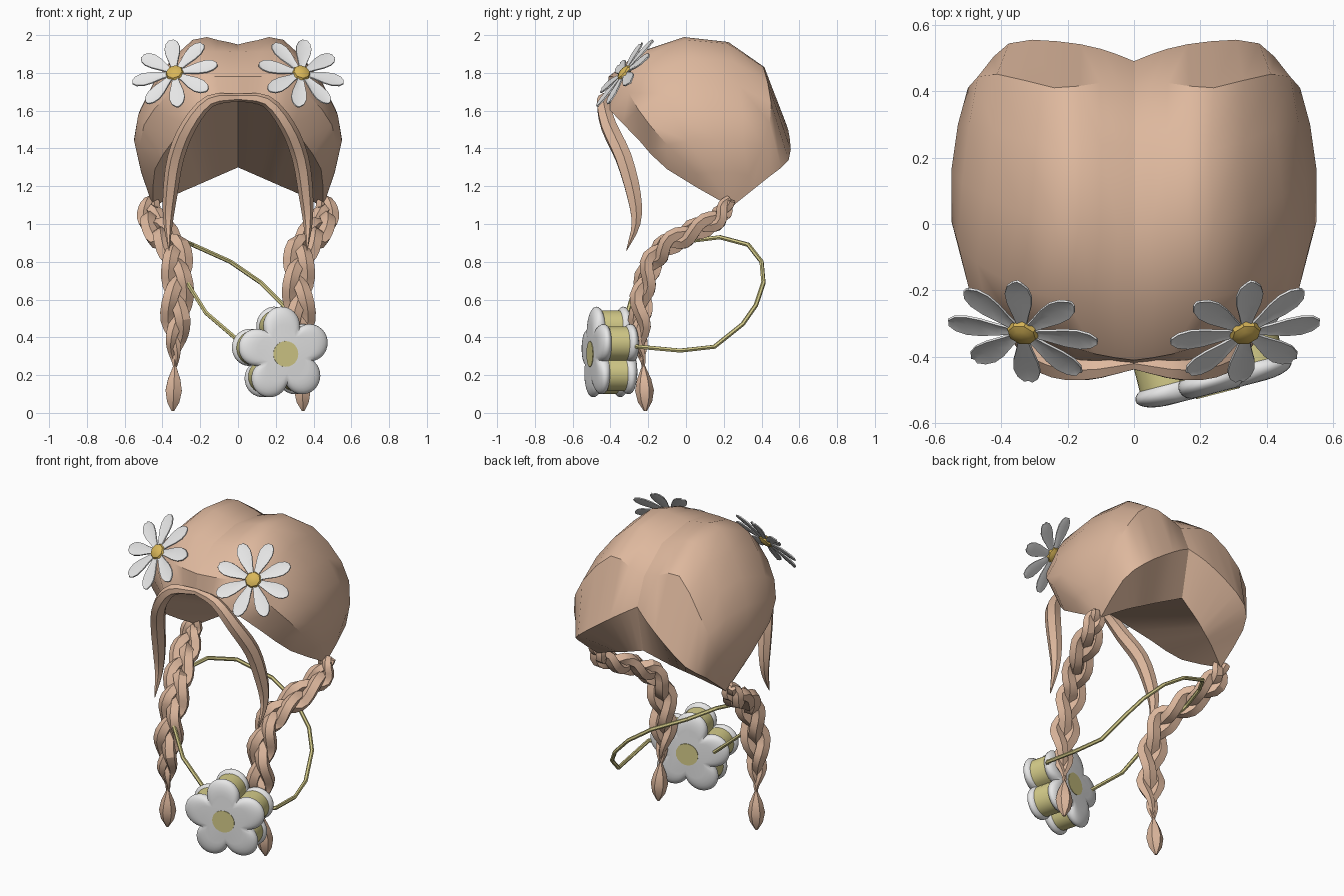
import bpy, bmesh, math
from mathutils import Vector, Matrix

if "Cube" in bpy.data.objects:
    bpy.data.objects.remove(bpy.data.objects["Cube"])


def material(name, *rgb):
    m = bpy.data.materials.new(name)
    m.use_nodes = True
    m.diffuse_color = (*rgb, 1)
    m.node_tree.nodes["Principled BSDF"].inputs["Base Color"].default_value = (*rgb, 1)
    return m


HAIR = material("peach hair", 0.73, 0.48, 0.34)
WHITE = material("petal white", 0.80, 0.80, 0.80)
GOLD = material("daisy gold", 0.69, 0.47, 0.10)
YELLOW = material("soft yellow", 0.66, 0.60, 0.25)


def finish(name, bm, mat, angle=30, mirror=False):
    """Turn a bmesh into an object, with an x-mirrored twin if asked."""
    for side in ([1, -1] if mirror else [0]):
        copy = bm.copy()
        if side == -1:
            bmesh.ops.scale(copy, vec=(-1, 1, 1), verts=copy.verts)
            bmesh.ops.reverse_faces(copy, faces=copy.faces)
        title = {0: "", 1: "left_", -1: "right_"}[side] + name
        mesh = bpy.data.meshes.new(title)
        copy.to_mesh(mesh)
        copy.free()
        mesh.materials.append(mat)
        obj = bpy.data.objects.new(title, mesh)
        bpy.context.collection.objects.link(obj)
        bpy.ops.object.select_all(action="DESELECT")
        obj.select_set(True)
        bpy.context.view_layer.objects.active = obj
        bpy.ops.object.shade_smooth_by_angle(angle=math.radians(angle))
    bm.free()


def spline(points, steps):
    """Smooth path through the points."""
    p = [Vector(q) for q in points]
    p = [2 * p[0] - p[1]] + p + [2 * p[-1] - p[-2]]
    out = []
    for a, b, c, d in zip(p, p[1:], p[2:], p[3:]):
        for i in range(steps):
            t = i / steps
            out.append(b + (c - a) * t / 2 + (a - 2.5 * b + 2 * c - d / 2) * t * t
                       + (1.5 * (b - c) + (d - a) / 2) * t ** 3)
    return out + [p[-2]]


def frames(path, ref):
    """Two cross directions at every point of a path."""
    for i, p in enumerate(path):
        t = (path[min(i + 1, len(path) - 1)] - path[max(i - 1, 0)]).normalized()
        n = t.cross(Vector(ref)).normalized()
        yield p, n, n.cross(t)


def grid(bm, rows, closed=False):
    vs = [[bm.verts.new(p) for p in r] for r in rows]
    n = len(rows[0])
    for a, b in zip(vs, vs[1:]):
        for i in range(n if closed else n - 1):
            j = (i + 1) % n
            bm.faces.new((a[i], a[j], b[j], b[i]))
    return vs


def sweep(bm, path, ref, size, sides=6):
    """Tube along a path; size(s) gives half sizes along the two cross directions."""
    rows = []
    for i, (p, n, m) in enumerate(frames(path, ref)):
        w, h = size(i / (len(path) - 1))
        angles = [math.tau * k / sides for k in range(sides)]
        rows.append([p + n * w * math.cos(a) + m * h * math.sin(a) for a in angles])
    vs = grid(bm, rows, True)
    bm.faces.new(vs[0])
    bm.faces.new(vs[-1])
    bmesh.ops.recalc_face_normals(bm, faces=bm.faces)


def facing(origin, normal):
    """Local z along the normal, local y upward."""
    z = Vector(normal).normalized()
    x = Vector((0, 0, 1)).cross(z).normalized()
    return Matrix.Translation(origin) @ Matrix((x, z.cross(x), z)).transposed().to_4x4()


# Hair cap: locks run from the centre parting to the gather point of each braid
GATHER = Vector((0.45, 0.24, 1.09))
MIDDLE = Vector((0, 0.05, 1.45))
LOCKS = [
    ((0, -0.42, 1.66), (0.24, -0.40, 1.60), (0.44, -0.10, 1.29)),
    ((0, -0.41, 1.78), (0.27, -0.34, 1.76), (0.52, -0.10, 1.42)),
    ((0, -0.25, 1.91), (0.29, -0.21, 1.89), (0.55, 0.01, 1.44)),
    ((0, -0.02, 1.95), (0.24, 0.00, 1.975), (0.55, 0.16, 1.45)),
    ((0, 0.24, 1.91), (0.23, 0.22, 1.955), (0.53, 0.30, 1.44)),
    ((0, 0.42, 1.77), (0.24, 0.41, 1.83), (0.50, 0.41, 1.41)),
    ((0, 0.49, 1.60), (0.23, 0.55, 1.45), (0.45, 0.44, 1.25)),
    ((0, 0.43, 1.30), (0.16, 0.38, 1.23), (0.32, 0.31, 1.16)),
]
rows = []
for i, lock in enumerate(LOCKS):
    parting, crown, side = map(Vector, lock)
    shoulder, flank = parting.lerp(crown, 0.4), crown.lerp(side, 0.5)
    if 0 < i < len(LOCKS) - 1:
        shoulder += (crown - MIDDLE).normalized() * 0.014
        flank += (flank - MIDDLE).normalized() * 0.062
    rows.append(spline([parting, shoulder, crown, flank, side, GATHER], 2))
bm = bmesh.new()
grid(bm, rows + rows[:1])  # the last span closes the underside
bmesh.ops.remove_doubles(bm, verts=bm.verts, dist=0.0005)
finish("hair_cap", bm, HAIR, 35, True)

# Curtain bangs
bm = bmesh.new()
bang = spline([(0, -0.42, 1.67), (0.15, -0.44, 1.65), (0.26, -0.41, 1.52), (0.33, -0.33, 1.35),
               (0.36, -0.275, 1.15), (0.37, -0.265, 1.0), (0.365, -0.315, 0.86)], 3)
sweep(bm, bang, (0, 1, 0),
      lambda s: (0.02 + 0.025 * math.sin(math.pi * s) - 0.018 * s ** 4,
                 0.02 + 0.03 * math.sin(math.pi * s) - 0.018 * s ** 4))
finish("bang", bm, HAIR, 30, True)

# Braids: three strands weaving around one path
path = spline([(0.47, 0.23, 1.13), (0.46, 0.17, 1.03), (0.40, 0.0, 0.94), (0.33, -0.15, 0.84),
               (0.32, -0.225, 0.65), (0.33, -0.24, 0.42), (0.335, -0.225, 0.24)], 6)
bm = bmesh.new()
for k in range(3):
    strand = []
    for i, (p, n, m) in enumerate(frames(path, (1, 0, 0))):
        s = i / (len(path) - 1)
        a = math.tau * (2.1 * s + k / 3)
        width = min(1, 0.5 + 2 * s, 0.1 + 4 * (1 - s))
        strand.append(p + (m * 0.048 * math.sin(a) + n * 0.030 * math.sin(2 * a)) * width)

    def thickness(s):
        w = min(1, 0.6 + 2 * s, 0.12 + 4 * (1 - s))
        return 0.038 * w, 0.042 * w
    sweep(bm, strand, (1, 0, 0), thickness, 5)
finish("braid", bm, HAIR, 30, True)

# Tufts below the braid ties
bm = bmesh.new()
tuft = [Vector((0.335 + 0.01 * t, -0.225 + 0.01 * t, 0.25 - 0.24 * t)) for t in (0, 0.3, 0.55, 0.8, 1)]
sweep(bm, tuft, (1, 0, 0), lambda s: (0.008 + 0.042 * math.sin(math.pi * s),) * 2)
finish("braid_tuft", bm, HAIR, 30, True)

# Daisies: eight petals around a domed centre
place = facing((0.332, -0.315, 1.79), (0.3, -1, 0.82))
bm = bmesh.new()
OUTLINE = [(0.03, 0.013), (0.08, 0.024), (0.13, 0.037), (0.175, 0.041), (0.21, 0.031), (0.23, 0.012)]
for k in range(8):
    turn = place @ Matrix.Rotation(math.radians(75 + 45 * k), 4, "Z")
    grid(bm, [[turn @ Vector((r, w * c, 0.012 + 0.15 * r * (0.2 - r) + 0.006 * abs(c)))
               for c in (-1, 0, 1)] for r, w in OUTLINE])
bmesh.ops.recalc_face_normals(bm, faces=bm.faces)
bmesh.ops.solidify(bm, geom=bm.faces[:], thickness=0.007)
bmesh.ops.recalc_face_normals(bm, faces=bm.faces)
finish("daisy_petals", bm, WHITE, 40, True)
bm = bmesh.new()
bmesh.ops.create_uvsphere(bm, u_segments=8, v_segments=6, radius=1,
                          matrix=place @ Matrix.Translation((0, 0, 0.014)) @ Matrix.Diagonal((0.05, 0.05, 0.025, 1)))
finish("daisy_centre", bm, GOLD, 30, True)

# Flower bag: two puffy five-lobed faces with a yellow body between
bag = facing((0.225, -0.40, 0.312), (0.25, -0.97, 0))
LOBES = [math.radians(95 + 72 * k) for k in range(5)]


def lobed_ring(scale, z, dist=0.152, r=0.099):
    """Outline of five overlapping circles, scaled, at one depth."""
    ring = []
    for i in range(80):
        a = LOBES[0] + math.tau * i / 80
        off = min(abs((a - b + math.pi) % math.tau - math.pi) for b in LOBES)
        reach = dist * math.cos(off) + math.sqrt(r * r - (dist * math.sin(off)) ** 2)
        ring.append(bag @ Vector((scale * reach * math.cos(a), scale * reach * math.sin(a), z)))
    return ring


def lobed_solid(name, rings, mat, angle):
    bm = bmesh.new()
    ends = grid(bm, [lobed_ring(*ring) for ring in rings], True)
    bm.faces.new(ends[0])
    bm.faces.new(ends[-1])
    bmesh.ops.recalc_face_normals(bm, faces=bm.faces)
    finish(name, bm, mat, angle)


for name, sign in (("front", 1), ("back", -1)):
    # Rounded rim that flattens towards the middle
    rim = [(0.55 + 0.45 * math.cos(t) ** 0.8, sign * 0.073 + 0.038 * math.sin(t))
           for t in [math.radians(d) for d in range(-84, 85, 14)]]
    lobed_solid("bag_" + name + "_petals", rim, WHITE, 60)
    bm = bmesh.new()
    bmesh.ops.create_cone(bm, cap_ends=True, segments=24, radius1=0.068, radius2=0.068, depth=0.008,
                          matrix=bag @ Matrix.Translation((0, 0, sign * 0.11)))
    finish("bag_" + name + "_disc", bm, YELLOW)
lobed_solid("bag_body", [(0.92, -0.073), (0.92, 0.073)], YELLOW, 40)

# Strap: a loop from one side of the bag, over the right braid and back
STRAP = [(0.38, -0.32, 0.36), (0.44, -0.25, 0.35), (0.42, -0.03, 0.33), (0.37, 0.15, 0.35), (0.31, 0.30, 0.47),
         (0.24, 0.37, 0.57), (0.12, 0.41, 0.69), (-0.04, 0.40, 0.80), (-0.24, 0.33, 0.89), (-0.34, 0.18, 0.93),
         (-0.38, 0.02, 0.91), (-0.34, -0.14, 0.83), (-0.27, -0.26, 0.69), (-0.17, -0.31, 0.53), (0.04, -0.34, 0.35)]
curve = bpy.data.curves.new("bag_strap", "CURVE")
curve.dimensions = "3D"
curve.bevel_depth = 0.012
curve.bevel_resolution = 1
line = curve.splines.new("POLY")
line.points.add(len(STRAP) - 1)
for point, co in zip(line.points, STRAP):
    point.co = (*co, 1)
line.use_smooth = False
curve.materials.append(YELLOW)
bpy.context.collection.objects.link(bpy.data.objects.new("bag_strap", curve))
